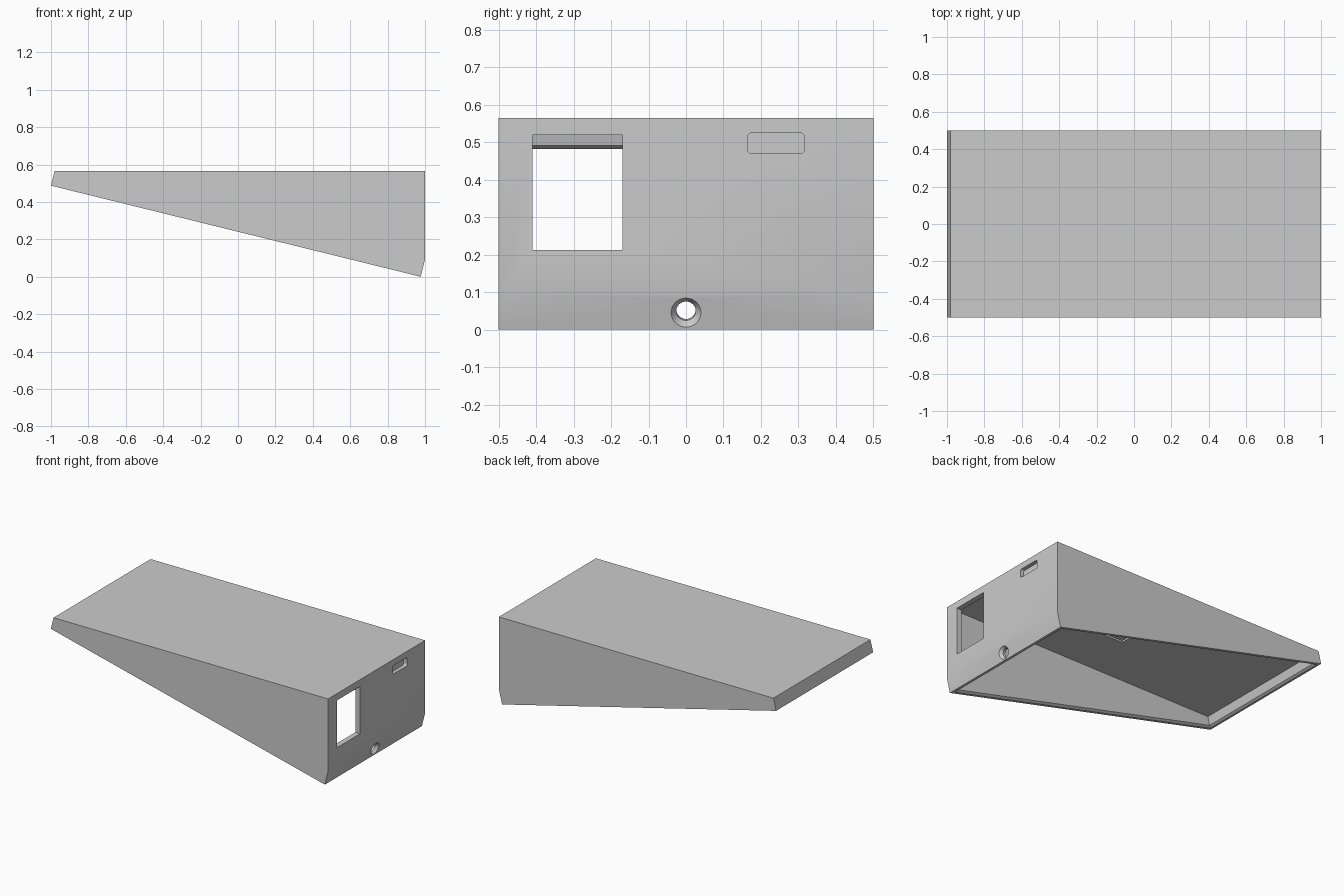
import bpy, bmesh, math
from mathutils import Vector, Matrix

if "Cube" in bpy.data.objects:
    bpy.data.objects.remove(bpy.data.objects["Cube"])

grey = bpy.data.materials.new("light_grey")
grey.diffuse_color = (0.6, 0.6, 0.6, 1)
grey.use_nodes = True
grey.node_tree.nodes["Principled BSDF"].inputs["Base Color"].default_value = grey.diffuse_color

TOP, HALF = 0.565, 0.5
A = Vector((-1, 0, 0.487))        # low corner of the thin end
B = Vector((0.977, 0, 0.0))       # low corner of the thick end
ALONG = (B - A).normalized()      # runs down the sloping open face
UP = Vector((-ALONG.z, 0, ALONG.x))  # square to the open face, into the body
LENGTH = (B - A).length


def make(name, bm):
    bmesh.ops.recalc_face_normals(bm, faces=bm.faces)
    mesh = bpy.data.meshes.new(name)
    bm.to_mesh(mesh)
    bm.free()
    mesh.materials.append(grey)
    ob = bpy.data.objects.new(name, mesh)
    bpy.context.collection.objects.link(ob)
    return ob


def loft(rings):
    """Closed solid through rings of equal point count."""
    bm = bmesh.new()
    vs = [[bm.verts.new(p) for p in r] for r in rings]
    n = len(vs[0])
    bm.faces.new(vs[0])
    bm.faces.new(vs[-1])
    for a, b in zip(vs, vs[1:]):
        for i in range(n):
            j = (i + 1) % n
            bm.faces.new((a[i], a[j], b[j], b[i]))
    return bm


def prism(profile, half):
    return loft([[(p[0], y, p[1]) for p in profile] for y in (-half, half)])


def box(x0, x1, y0, y1, z0, z1):
    return loft([[(x, y0, z0), (x, y1, z0), (x, y1, z1), (x, y0, z1)] for x in (x0, x1)])


def rise(p, z=None, x=None):
    """Point reached from p along UP at a given z or x."""
    t = (z - p.z) / UP.z if z is not None else (x - p.x) / UP.x
    q = p + UP * t
    return (q.x, q.z)


def cut(target, cutter):
    mod = target.modifiers.new("cut", 'BOOLEAN')
    mod.operation, mod.solver, mod.object = 'DIFFERENCE', 'EXACT', cutter
    bpy.context.view_layer.objects.active = target
    bpy.ops.object.modifier_apply(modifier=mod.name)
    bpy.data.objects.remove(cutter)


# Wedge shaped housing with softened edges away from the open face
bm = prism([(A.x, A.z), (B.x, B.z), rise(B, x=1), (1, TOP), rise(A, z=TOP)], HALF)
low = [v for v in bm.verts if abs((v.co - A).dot(UP)) < 1e-4]
edges = [e for e in bm.edges if not (e.verts[0] in low and e.verts[1] in low)
         and e.calc_face_angle(0) > 0.5]
bmesh.ops.bevel(bm, geom=edges, offset=0.006, segments=2, profile=0.5, affect='EDGES')
housing = make("wedge_housing", bm)

# Hollow inside
WALL_L, WALL_R, WALL_S, CEIL = 0.03, 0.035, 0.03, 0.545
L, R = A + ALONG * WALL_L, B - ALONG * WALL_R
L0, R0 = L - UP * 0.06, R - UP * 0.06
cut(housing, make("cavity", prism(
    [(L0.x, L0.z), (R0.x, R0.z), rise(R, x=1 - WALL_R), (1 - WALL_R, CEIL), rise(L, z=CEIL)],
    HALF - WALL_S)))

# Chamfered inner rim of the open face
def rim_ring(height, grow):
    a, b = L - ALONG * grow + UP * height, R + ALONG * grow + UP * height
    w = HALF - WALL_S + grow
    return [(p.x, y, p.z) for p, y in ((a, -w), (b, -w), (b, w), (a, w))]
cut(housing, make("rim_chamfer", loft([rim_ring(0.015, -0.003), rim_ring(-0.004, 0.016)])))

# Square window through the thick end
cut(housing, make("window", box(0.9, 1.1, -0.41, -0.17, 0.212, 0.52)))

# Rounded slot pressed into the thick end
def slot_ring(x, r=0.01):
    pts = []
    for k, (cy, cz) in enumerate(((0.305, 0.515), (0.175, 0.515), (0.175, 0.48), (0.305, 0.48))):
        for i in range(5):
            a = math.pi / 2 * (k + i / 4)
            pts.append((x, cy + r * math.cos(a), cz + r * math.sin(a)))
    return pts
cut(housing, make("slot", loft([slot_ring(0.975), slot_ring(1.1)])))

# Countersunk screw hole in the slanted foot of the thick end
centre = B + UP * 0.047
def hole_ring(depth, r, n=32):
    c = centre - ALONG * depth
    return [c + UP * (r * math.cos(2 * math.pi * i / n))
            + Vector((0, r * math.sin(2 * math.pi * i / n), 0)) for i in range(n)]
cut(housing, make("screw_hole", loft([hole_ring(-0.01, 0.0475), hole_ring(0.018, 0.026),
                                      hole_ring(0.08, 0.026)])))

# Shallow recess in the ceiling
cut(housing, make("ceiling_recess", box(-0.02, 0.24, -0.13, 0.13, 0.5, 0.556)))

bpy.ops.object.select_all(action='DESELECT')
housing.select_set(True)
bpy.context.view_layer.objects.active = housing
bpy.ops.object.shade_smooth_by_angle(angle=math.radians(30))
